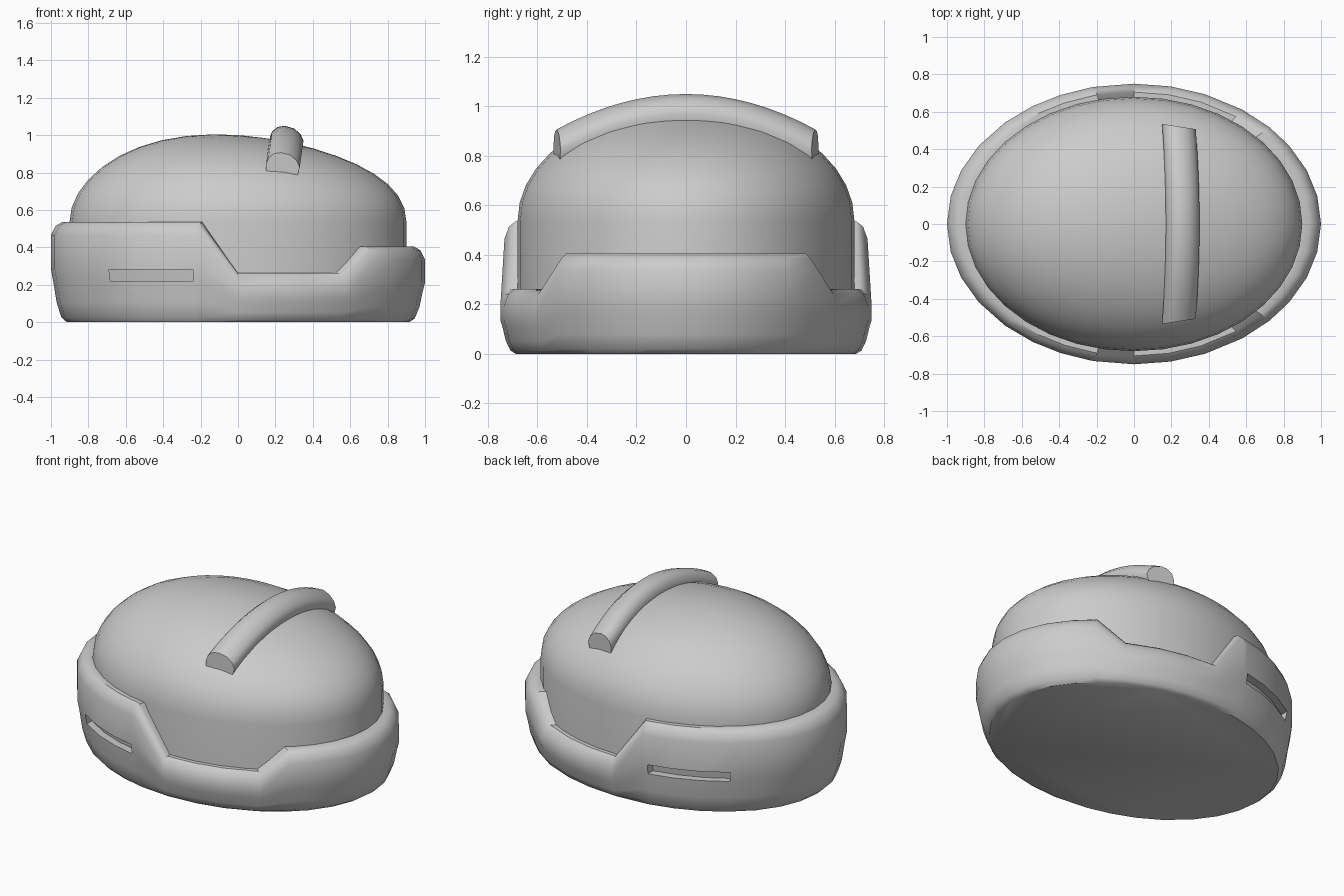
import bpy, bmesh
from math import sin, cos, pi, acos, sqrt

if "Cube" in bpy.data.objects:
    bpy.data.objects.remove(bpy.data.objects["Cube"])


def finish(bm, name, angle=0.6):
    """Turn a bmesh into a smooth-shaded object."""
    bmesh.ops.remove_doubles(bm, verts=bm.verts, dist=1e-5)
    bmesh.ops.recalc_face_normals(bm, faces=bm.faces)
    mesh = bpy.data.meshes.new(name)
    bm.to_mesh(mesh)
    bm.free()
    ob = bpy.data.objects.new(name, mesh)
    bpy.context.collection.objects.link(ob)
    bpy.ops.object.select_all(action='DESELECT')
    ob.select_set(True)
    bpy.context.view_layer.objects.active = ob
    bpy.ops.object.shade_smooth_by_angle(angle=angle)
    return ob


def loft(bm, rings):
    """Bridge closed rings of points; returns vertex rows and faces[row][column]."""
    rows = [[bm.verts.new(p) for p in ring] for ring in rings]
    n = len(rows[0])
    return rows, [[bm.faces.new((a[i], a[(i + 1) % n], b[(i + 1) % n], b[i]))
                   for i in range(n)] for a, b in zip(rows, rows[1:])]


# Dome: oval shell with upright wall, slightly lower towards +x
bm = bmesh.new()
N = 36


def dome_ring(rho, base):
    ring = []
    for i in range(N):
        t = 2 * pi * i / N
        x, y = 0.9 * rho * cos(t), 0.68 * rho * sin(t)
        rise = sqrt(max(0, 1 - rho * rho))
        ring.append((x, y, base + 0.46 * rise - 0.07 * x * rise * rise))
    return ring


rings = [dome_ring(1, 0.1)] + [dome_ring(cos(pi / 2 * k / 10), 0.54) for k in range(10)]
rows, _ = loft(bm, rings + [dome_ring(0.02, 0.54)])
bm.faces.new(rows[-1])
finish(bm, "dome")

# Base band: oval tub whose rim height steps along x
coss = [1, .98, .924, .83, .725, .58, .38, .195, 0, -.21, -.24, -.39,
        -.54, -.69, -.83, -.924, -.98, -1]
half = [acos(c) for c in coss]
angles = half + [2 * pi - t for t in half[-2:0:-1]]


def rim_height(c):
    pts = [(-1, .535), (-.21, .535), (0, .262), (.58, .262), (.725, .405), (1.01, .405)]
    for (x0, z0), (x1, z1) in zip(pts, pts[1:]):
        if c <= x1 + 1e-6:
            return z0 + (z1 - z0) * max(0, c - x0) / (x1 - x0)


# inset, fraction of the rim height, fixed drop
profile = [(.085, 0, 0), (.055, .05, 0), (.03, .2, 0), (.012, .41, 0), (0, .525, 0),
           (0, 1, -.07), (.025, 1, -.02), (.06, 1, 0), (.103, 1, 0), (.11, 1, -.06)]
bm = bmesh.new()
rows, faces = loft(bm, [[((1 - d) * cos(t), .75 * (1 - d) * sin(t),
                          f * rim_height(cos(t)) + dz) for t in angles]
                        for d, f, dz in profile])
bm.faces.new(rows[0][::-1])

# Recessed slots on both sides of the band
slots = [[f for f in faces[3]
          if -.69 < f.calc_center_median().x < -.24
          and f.calc_center_median().y * side > 0] for side in (1, -1)]
for side, slot in zip((1, -1), slots):
    ext = bmesh.ops.extrude_face_region(bm, geom=slot)
    verts = [v for v in ext['geom'] if isinstance(v, bmesh.types.BMVert)]
    bmesh.ops.translate(bm, verts=verts, vec=(0, -.05 * side, 0))
    left = [f for f in slot if f.is_valid]
    if left:
        bmesh.ops.delete(bm, geom=left, context='FACES')
finish(bm, "base_band")

# Crest: rounded bar arching across the dome
section = [(.17, .93), (.17, .985), (.182, 1.02), (.212, 1.044), (.25, 1.05),
           (.3, 1.036), (.335, 1.005), (.35, .97), (.333, .915), (.31, .88)]
bm = bmesh.new()
rings = []
for k in range(17):
    s = -1 + k / 8
    rings.append([(x - .02 * s * s, .535 * s * (1 - .29 * (x - .17)), z - .143 * s * s)
                  for x, z in section])
rows, _ = loft(bm, rings)
bm.faces.new(rows[0])
bm.faces.new(rows[-1])
finish(bm, "crest_bar", 0.8)
